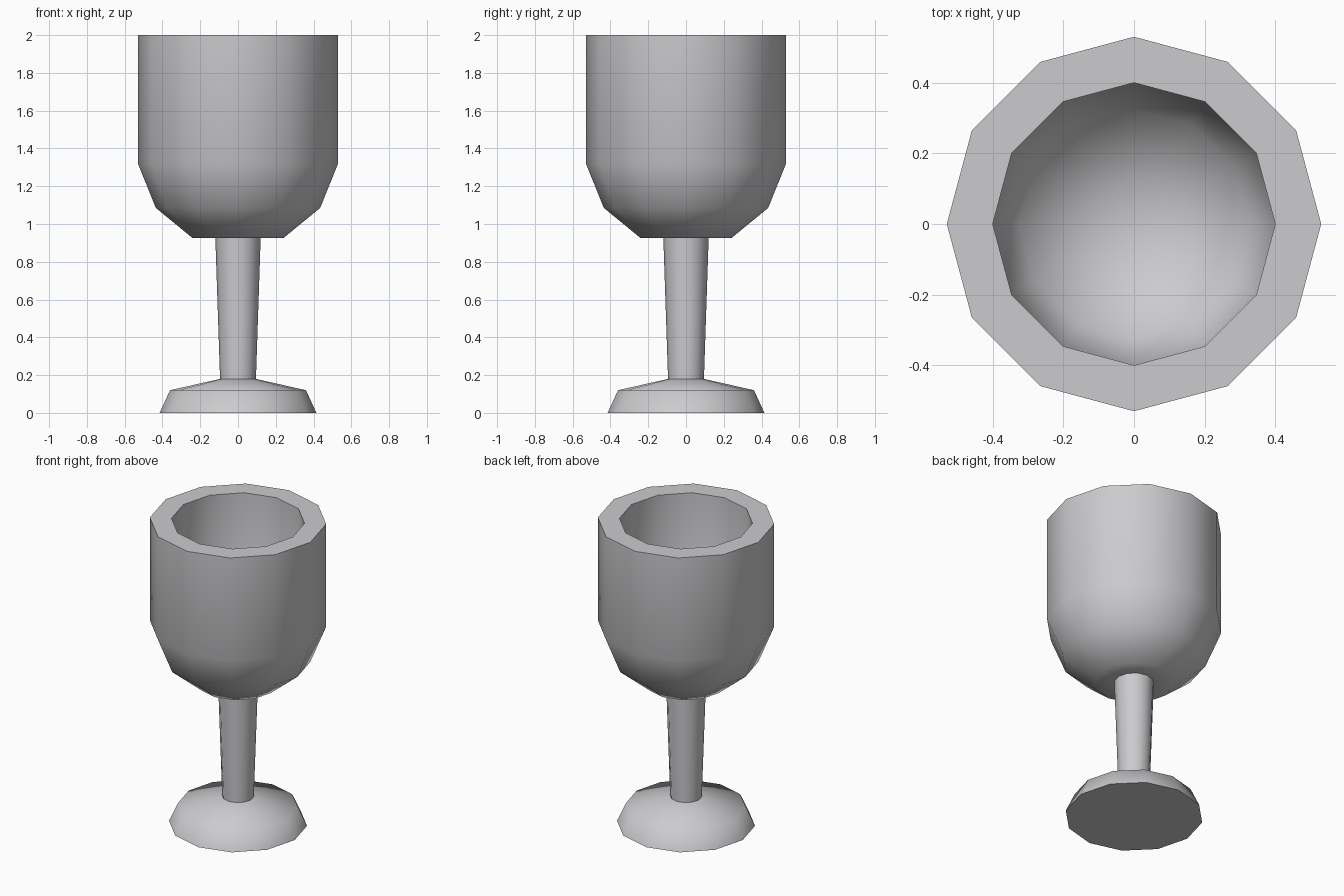
import bpy, bmesh, math

cube = bpy.data.objects.get("Cube")
if cube:
    bpy.data.objects.remove(cube, do_unlink=True)

SIDES = 12

# Single grey material
grey = bpy.data.materials.new("plain grey")
grey.use_nodes = True
colour = (0.6, 0.6, 0.62, 1)
grey.diffuse_color = colour
grey.node_tree.nodes["Principled BSDF"].inputs["Base Color"].default_value = colour


def lathe(name, profile):
    """Spin a (radius, height) profile that starts and ends on the axis."""
    bm = bmesh.new()
    verts = [bm.verts.new((r, 0, z)) for r, z in profile]
    edges = [bm.edges.new(pair) for pair in zip(verts, verts[1:])]
    bmesh.ops.spin(bm, geom=verts + edges, cent=(0, 0, 0), axis=(0, 0, 1),
                   angle=math.tau, steps=SIDES, use_duplicate=False)
    bmesh.ops.remove_doubles(bm, verts=bm.verts, dist=0.0005)
    bmesh.ops.recalc_face_normals(bm, faces=bm.faces)
    mesh = bpy.data.meshes.new(name)
    bm.to_mesh(mesh)
    bm.free()
    mesh.materials.append(grey)
    obj = bpy.data.objects.new(name, mesh)
    bpy.context.collection.objects.link(obj)
    bpy.ops.object.select_all(action='DESELECT')
    obj.select_set(True)
    bpy.context.view_layer.objects.active = obj
    bpy.ops.object.shade_smooth_by_angle(angle=math.radians(60))
    return obj


# Foot, stem and thick-walled cup in one continuous turned body
foot = [(0, 0), (0.415, 0), (0.36, 0.12), (0.095, 0.18)]
stem_top = [(0.12, 0.925)]
cup_outside = [(0.24, 0.925), (0.435, 1.085), (0.53, 1.32), (0.53, 2)]
cup_inside = [(0.4, 2), (0.4, 1.35), (0.325, 1.165), (0.12, 1.055), (0, 1.055)]
lathe("goblet", foot + stem_top + cup_outside + cup_inside)
